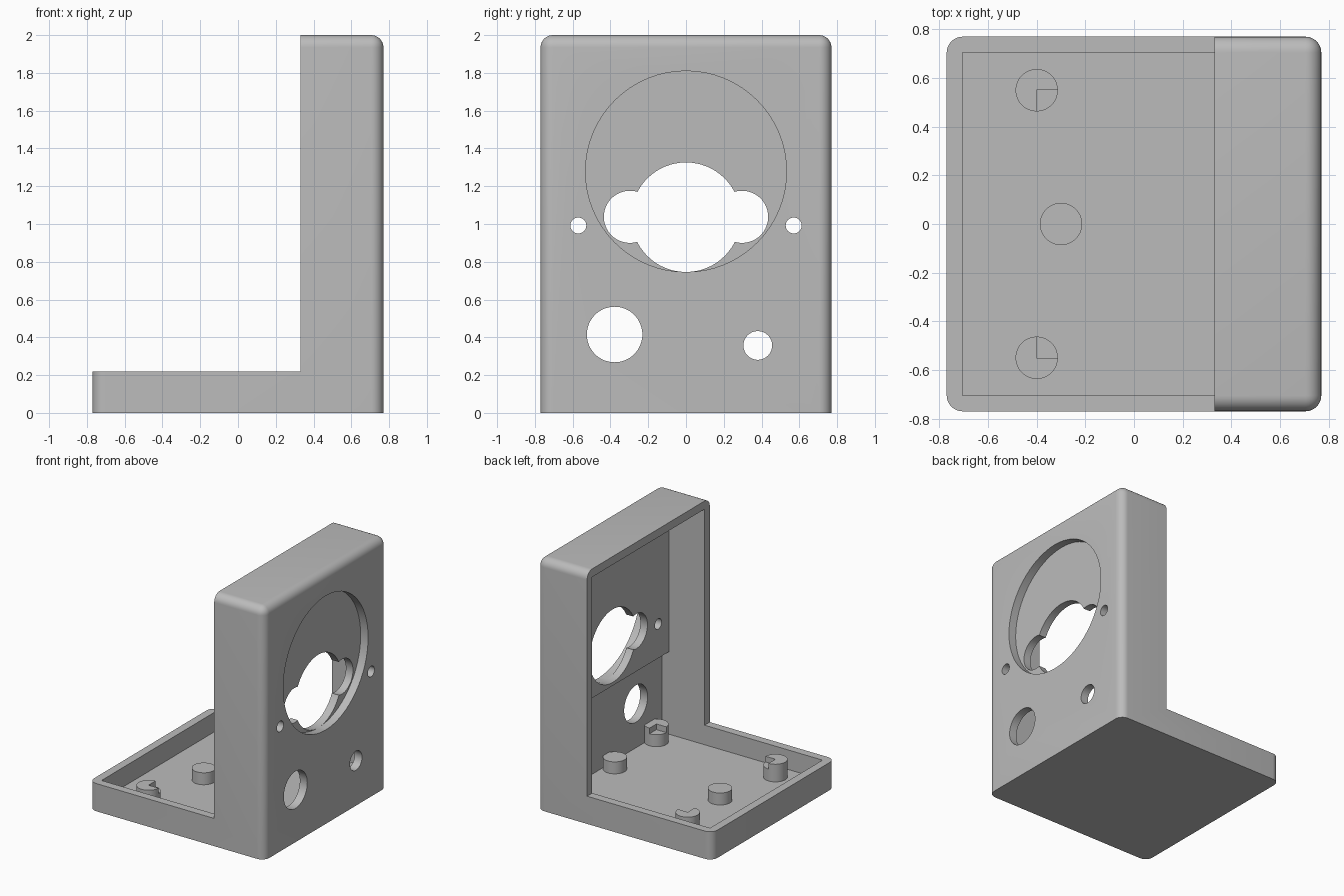
import bpy, bmesh, math
from mathutils import Vector

old = bpy.data.objects.get("Cube")
if old:
    bpy.data.objects.remove(old, do_unlink=True)

HALF, WALL, TOP = 0.77, 0.065, 2.0
INNER = HALF - WALL

grey = bpy.data.materials.new("plain grey")
grey.use_nodes = True
colour = (0.5, 0.5, 0.5, 1)
grey.diffuse_color = colour
grey.node_tree.nodes["Principled BSDF"].inputs["Base Color"].default_value = colour


def prism(name, base, direction):
    """Extrude a closed outline along a direction."""
    bm = bmesh.new()
    face = bm.faces.new([bm.verts.new(p) for p in base])
    out = bmesh.ops.extrude_face_region(bm, geom=[face], use_keep_orig=True)
    moved = [g for g in out["geom"] if isinstance(g, bmesh.types.BMVert)]
    bmesh.ops.translate(bm, verts=moved, vec=Vector(direction))
    bmesh.ops.recalc_face_normals(bm, faces=bm.faces)
    mesh = bpy.data.meshes.new(name)
    bm.to_mesh(mesh)
    bm.free()
    mesh.materials.append(grey)
    obj = bpy.data.objects.new(name, mesh)
    bpy.context.collection.objects.link(obj)
    return obj


def side_profile(name, points, half_width):
    return prism(name, [(x, -half_width, z) for x, z in points], (0, 2 * half_width, 0))


def arc(radius, start=0, sweep=360, steps=64):
    count = steps if sweep == 360 else steps + 1
    angles = [math.radians(start + sweep * i / steps) for i in range(count)]
    return [(radius * math.cos(a), radius * math.sin(a)) for a in angles]


def smooth(obj):
    bpy.ops.object.select_all(action="DESELECT")
    obj.select_set(True)
    bpy.context.view_layer.objects.active = obj
    bpy.ops.object.shade_smooth_by_angle(angle=math.radians(30))


def cut(obj, cutter):
    """Subtract a cutter and discard it."""
    mod = obj.modifiers.new("cut", "BOOLEAN")
    mod.operation, mod.solver, mod.object = "DIFFERENCE", "EXACT", cutter
    bpy.context.view_layer.objects.active = obj
    bpy.ops.object.modifier_apply(modifier=mod.name)
    bpy.data.objects.remove(cutter, do_unlink=True)


# L-shaped housing
FRONT, TRAY = 0.33, 0.22
housing = side_profile("housing", [(-HALF, 0), (HALF, 0), (HALF, TOP), (FRONT, TOP),
                                   (FRONT, TRAY), (-HALF, TRAY)], HALF)

# Round the upright corners and the outer top edges
bm = bmesh.new()
bm.from_mesh(housing.data)
rounded = []
for e in bm.edges:
    a, b = (v.co for v in e.verts)
    mid = (a + b) / 2
    corner = abs(a.z - b.z) > 0.1 and abs(abs(mid.x) - HALF) < 0.01
    crown = mid.z > TOP - 0.01 and mid.x > FRONT + 0.01
    if corner or crown:
        rounded.append(e)
bmesh.ops.bevel(bm, geom=rounded, offset=0.065, segments=8, profile=0.5, affect="EDGES")
bm.to_mesh(housing.data)
bm.free()

# Hollow inside, with a thicker panel above the step
STEP, PANEL = 0.72, 0.643
cut(housing, side_profile("cavity", [(-INNER, WALL), (INNER, WALL), (INNER, STEP), (PANEL, STEP),
                                     (PANEL, TOP - WALL), (0.2, TOP - WALL), (0.2, STEP),
                                     (-INNER, STEP)], INNER))

# Round recess, lobed window and holes: y, z, radius, start depth
holes = [(0, 1.278, 0.532, INNER),
         (0, 1.036, 0.29, 0.5),
         (-0.297, 1.038, 0.138, 0.5), (0.297, 1.038, 0.138, 0.5),
         (-0.57, 0.992, 0.042, 0.5), (0.57, 0.992, 0.042, 0.5),
         (-0.378, 0.415, 0.147, 0.5), (0.38, 0.357, 0.076, 0.5)]
for y, z, r, x in holes:
    cut(housing, prism("hole", [(x, y + u, z + v) for u, v in arc(r)], (0.5, 0, 0)))
smooth(housing)

# Support pegs on the floor
PEG, SHELF, FLOOR = 0.087, 0.16, 0.05


def peg(name, x, y):
    obj = prism(name, [(x + u, y + v, FLOOR) for u, v in arc(PEG, steps=48)], (0, 0, SHELF - FLOOR))
    smooth(obj)


for name, x in (("outer", -0.3), ("inner", 0.625)):
    peg(name + "_middle_peg", x, 0)

# Corner pegs carry a three-quarter collar open toward the tray centre
for end, x in (("outer", -0.4), ("inner", 0.645)):
    for side, y in (("back", 0.55), ("front", -0.55)):
        peg(f"{end}_{side}_peg", x, y)
        facing = math.degrees(math.atan2(-math.copysign(1, y), -math.copysign(1, x)))
        outline = [(0, 0)] + arc(PEG, facing + 45, 270, 36)
        collar = prism(f"{end}_{side}_collar", [(x + u, y + v, SHELF) for u, v in outline],
                       (0, 0, 0.045))
        smooth(collar)
